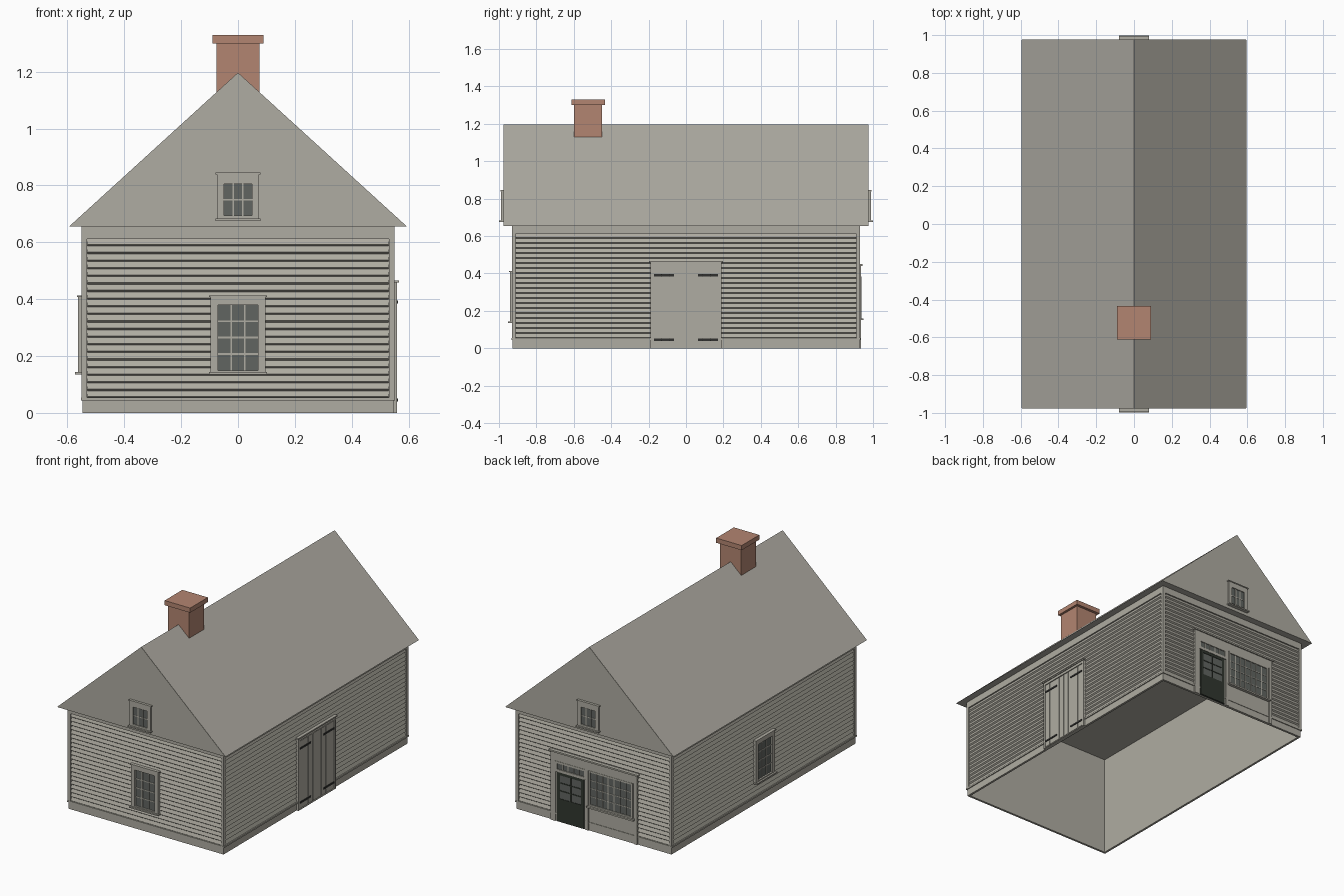
import bpy, bmesh, math
from mathutils import Matrix

old = bpy.data.objects.get("Cube")
if old:
    bpy.data.objects.remove(old, do_unlink=True)


def material(name, r, g, b):
    m = bpy.data.materials.new(name)
    m.use_nodes = True
    m.diffuse_color = (r, g, b, 1)
    m.node_tree.nodes["Principled BSDF"].inputs["Base Color"].default_value = (r, g, b, 1)
    return m


GREY = material("weathered_grey", .43, .415, .36)
ROOF = material("roof_grey", .42, .405, .36)
GLASS = material("window_glass", .12, .13, .12)
GREEN = material("dark_green_paint", .03, .037, .028)
IRON = material("black_iron", .03, .03, .028)
BRICK = material("brick", .45, .235, .165)

# Half sizes of the body, and how far out and which way each wall lies
HX, HY, EAVE, GABLE = .54, .92, .655, .975
WALLS = {"front": (0, HY), "right": (90, HX), "back": (180, HY), "left": (-90, HX)}


def finish(name, bm, mats, wall=None, out=None):
    """Turn a mesh built in wall space (x along, -y outward) into an object."""
    bmesh.ops.recalc_face_normals(bm, faces=bm.faces)
    if wall:
        angle, dist = WALLS[wall]
        move = Matrix.Translation((0, -(out or dist), 0))
        bm.transform(Matrix.Rotation(math.radians(angle), 4, 'Z') @ move)
    me = bpy.data.meshes.new(name)
    bm.to_mesh(me)
    bm.free()
    for m in mats:
        me.materials.append(m)
    ob = bpy.data.objects.new(name, me)
    bpy.context.collection.objects.link(ob)
    return ob


def part(name, boxes, wall=None, out=None):
    """One object from boxes (u0, u1, z0, z1, depth, material)."""
    bm = bmesh.new()
    mats = []
    for u0, u1, z0, z1, d, m in boxes:
        if m not in mats:
            mats.append(m)
        size = Matrix.Diagonal((u1 - u0, d, z1 - z0, 1))
        place = Matrix.Translation(((u0 + u1) / 2, -d / 2, (z0 + z1) / 2))
        new = bmesh.ops.create_cube(bm, size=1, matrix=place @ size)
        for f in {f for v in new["verts"] for f in v.link_faces}:
            f.material_index = mats.index(m)
    return finish(name, bm, mats, wall, out)


def prism(name, pts, half, mat, axis, wall=None):
    """Extrude a closed profile of (a, z) points symmetrically along an axis."""
    bm = bmesh.new()
    if axis == 'X':
        verts = [bm.verts.new((-half, a, z)) for a, z in pts]
        step = (2 * half, 0, 0)
    else:
        verts = [bm.verts.new((a, -half, z)) for a, z in pts]
        step = (0, 2 * half, 0)
    face = bm.faces.new(verts)
    new = bmesh.ops.extrude_face_region(bm, geom=[face], use_keep_orig=True)
    moved = [v for v in new["geom"] if isinstance(v, bmesh.types.BMVert)]
    bmesh.ops.translate(bm, verts=moved, vec=step)
    return finish(name, bm, [mat], wall)


def glazing(u0, u1, z0, z1, cols, rows, d, bar=.006, bar_mat=GREY):
    """Glass pane with glazing bars over it."""
    boxes = [(u0, u1, z0, z1, d, GLASS)]
    for i in range(1, cols):
        u = u0 + (u1 - u0) * i / cols
        boxes.append((u - bar / 2, u + bar / 2, z0, z1, d + .003, bar_mat))
    for j in range(1, rows):
        z = z0 + (z1 - z0) * j / rows
        boxes.append((u0, u1, z - bar / 2, z + bar / 2, d + .002, bar_mat))
    return boxes


def casing(u0, u1, z0, z1, a0, a1, b0, b1, d, mat=GREY):
    """Four boards filling the space between outer and inner rectangles."""
    return [(u0, a0, z0, z1, d, mat), (a1, u1, z0, z1, d, mat),
            (a0, a1, b1, z1, d, mat), (a0, a1, z0, b0, d, mat)]


def window(name, wall, half, z0, z1, inner, b0, b1, rows, d, out=None):
    boxes = glazing(-inner, inner, b0, b1, 3, rows, d / 2)
    boxes += casing(-half, half, z0, z1, -inner, inner, b0, b1, d)
    lip = half + .006
    boxes += [(-lip, lip, z0, z0 + .008, d + .011, GREY),
              (-lip, lip, z1 - .006, z1, d + .004, GREY)]
    return part(name, boxes, wall, out)


# Body: thin shell, open underneath
bm = bmesh.new()
bmesh.ops.create_cube(bm, size=1, matrix=Matrix.Translation((0, 0, EAVE / 2))
                      @ Matrix.Diagonal((2 * HX, 2 * HY, EAVE, 1)))
bmesh.ops.delete(bm, geom=[min(bm.faces, key=lambda f: f.calc_center_median().z)],
                 context='FACES_ONLY')
body = finish("wall_shell", bm, [GREY])
shell = body.modifiers.new("thickness", 'SOLIDIFY')
shell.thickness = .01
shell.offset = -1

# Clapboards, frieze, skirting and corner boards on every wall
BOARDS, LOW, HIGH = 21, .05, .612
pitch = (HIGH - LOW) / BOARDS
for wall, (angle, dist) in WALLS.items():
    half = HX if dist == HY else HY
    profile = [(.004, HIGH), (.004, LOW)]
    for i in range(BOARDS):
        z = LOW + i * pitch
        profile += [(-.001, z + .001), (-.009, z + .007)]
    profile.append((-.002, HIGH))
    prism(wall + "_clapboards", profile, half - .01, GREY, 'X', wall)
    edge = half + .011
    part(wall + "_trim", [
        (-edge, edge, HIGH, EAVE, .011, GREY),
        (-edge, .02 - edge, LOW, HIGH, .0112, GREY),
        (edge - .02, edge, LOW, HIGH, .0112, GREY),
        (-half - .006, half + .006, 0, LOW - .006, .007, GREY),
        (-edge - .002, edge + .002, LOW - .006, LOW + .004, .013, GREY)], wall)

# Roof with solid gables
prism("roof", [(-.595, EAVE), (.595, EAVE), (0, 1.197)], GABLE, ROOF, 'Y')
for wall in ("front", "back"):
    # Painted gable face, a thin plate on each end of the roof
    bm = bmesh.new()
    bm.faces.new([bm.verts.new((x, -.001, z)) for x, z in
                  ((-.594, EAVE), (.594, EAVE), (0, 1.196))])
    gable = finish(wall + "_gable", bm, [GREY], wall, GABLE)
    gable.modifiers.new("thickness", 'SOLIDIFY').thickness = .001
    window(wall + "_gable_window", wall, .073, .675, .845, .05, .695, .805, 2, .013, GABLE)

# Chimney
stack = part("chimney", [(-.075, .075, .56, 1.31, .15, BRICK)])
stack.location.y = -.45
cap = part("chimney_cap", [(-.09, .09, 1.3, 1.33, .178, BRICK)])
cap.location.y = -.433

# Main windows
for wall in ("front", "left"):
    window(wall + "_window", wall, .096, .135, .413, .07, .15, .38, 4, .022)

# Double barn door
boxes = [(-.18, .18, 0, .45, .012, GREY)]
boxes += casing(-.19, .19, 0, .46, -.176, .176, .004, .442, .02)
boxes.append((-.197, .197, .458, .466, .026, GREY))
PLANKS = 8
wide = .35 / PLANKS
for i in range(PLANKS):
    u = -.175 + i * wide
    boxes.append((u + .002, u + wide - .002, .008, .438, .018, GREY))
for s in (-1, 1):
    for z in (.385, .04):
        a, b = sorted((s * .065, s * .172))
        boxes.append((a, b, z, z + .011, .022, IRON))
part("barn_door", boxes, "right")

# Shop front: surround, wide window, glazed door with transom
L, R, TOP = -.3, .31, .45
W0, W1, D0, D1 = -.03, .28, -.255, -.065
part("shop_surround", [
    (L, R, 0, .385, .010, GREY),
    (L, R, .385, TOP, .016, GREY),
    (L - .01, R + .01, TOP - .01, TOP, .024, GREY),
    (L, D0 - .012, 0, .385, .016, GREY),
    (R - .02, R, 0, .385, .016, GREY),
    (D1 + .012, W0 - .005, 0, .385, .016, GREY)], "back")
part("shop_window", glazing(W0 + .01, W1 - .01, .17, .375, 7, 4, .012, .005)
     + casing(W0, W1, .155, .385, W0 + .01, W1 - .01, .17, .375, .018)
     + [(W0 - .01, W1 + .01, .15, .16, .03, GREY)], "back")
part("shop_door", [(D0, D1, 0, .318, .012, GREEN)]
     + glazing(D0 + .02, D1 - .02, .15, .3, 2, 3, .013, .007, GREEN)
     + casing(D0, D1, .004, .318, D0 + .02, D1 - .02, .15, .3, .016, GREEN), "back")
part("shop_transom", glazing(D0, D1, .335, .372, 5, 1, .012)
     + casing(D0 - .012, D1 + .012, .318, .385, D0, D1, .335, .372, .018), "back")
